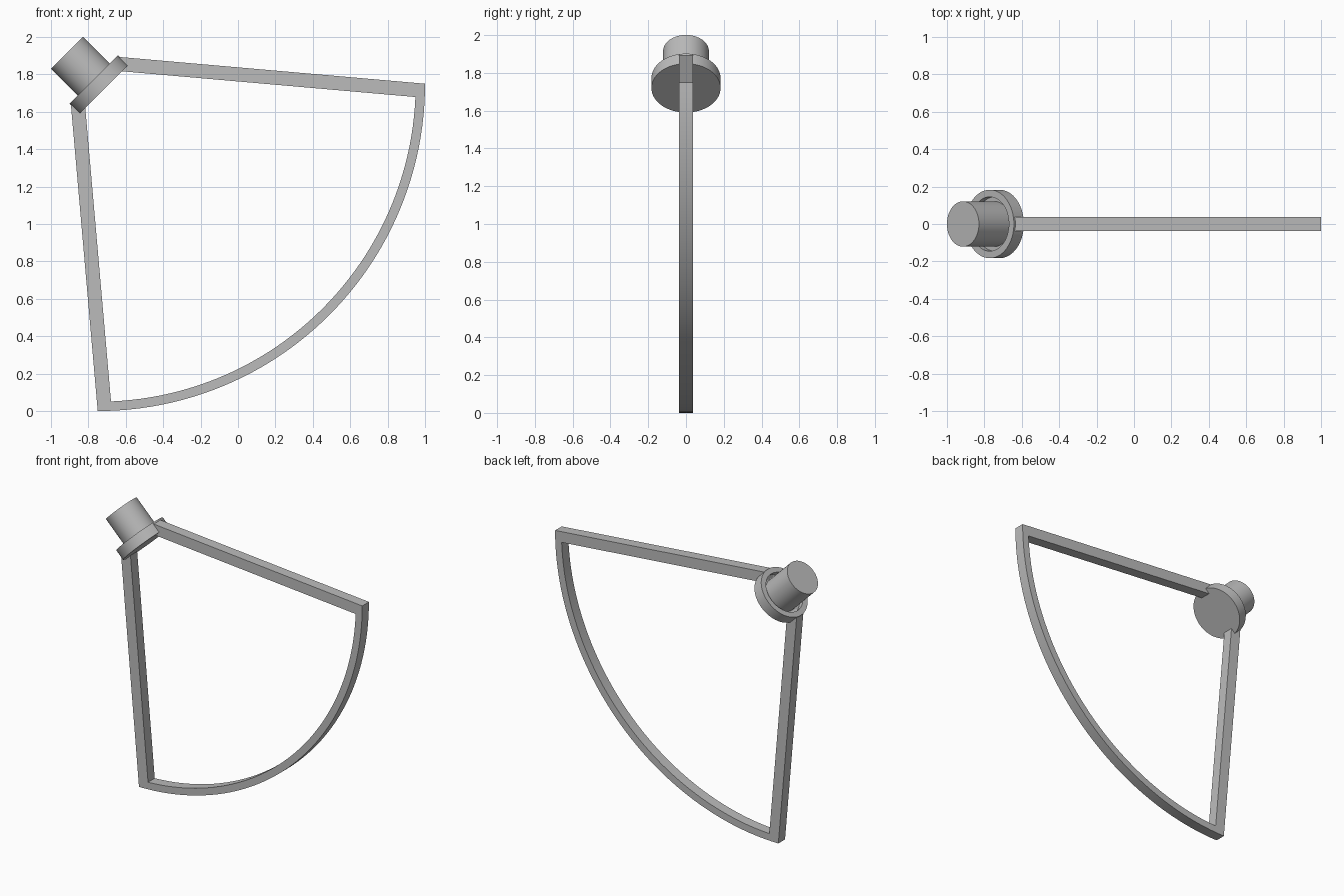
import bpy, bmesh, math
from mathutils import Vector, Matrix

cube = bpy.data.objects.get("Cube")
if cube:
    bpy.data.objects.remove(cube, do_unlink=True)

grey = bpy.data.materials.new("plain_grey")
grey.use_nodes = True
colour = (0.5, 0.5, 0.5, 1)
grey.diffuse_color = colour
grey.node_tree.nodes["Principled BSDF"].inputs["Base Color"].default_value = colour


def finish(name, bm, matrix=None):
    bmesh.ops.remove_doubles(bm, verts=bm.verts, dist=1e-5)
    bmesh.ops.recalc_face_normals(bm, faces=bm.faces)
    mesh = bpy.data.meshes.new(name)
    bm.to_mesh(mesh)
    bm.free()
    mesh.materials.append(grey)
    obj = bpy.data.objects.new(name, mesh)
    bpy.context.collection.objects.link(obj)
    if matrix:
        obj.matrix_world = matrix
    bpy.ops.object.select_all(action='DESELECT')
    obj.select_set(True)
    bpy.context.view_layer.objects.active = obj
    bpy.ops.object.shade_smooth_by_angle(angle=math.radians(30))


def lathe(name, profile, matrix, steps=64):
    # Spin a (radius, height) profile about the part's own axis
    bm = bmesh.new()
    verts = [bm.verts.new((r, 0, h)) for r, h in profile]
    edges = [bm.edges.new(pair) for pair in zip(verts, verts[1:])]
    bmesh.ops.spin(bm, geom=verts + edges, cent=(0, 0, 0), axis=(0, 0, 1),
                   angle=math.tau, steps=steps, use_merge=True)
    finish(name, bm, matrix)


# Fan-shaped frame: two straight arms joined by a quarter-circle rim
CENTRE, OUTER, INNER, HALF = (-0.75, 1.75), 1.75, 1.70, 0.0375
AXIS_SUM = 1.0


def mirror(p):
    # Reflect across the diagonal axis of the fan
    return (AXIS_SUM - p[1], AXIS_SUM - p[0])


def arc(radius, start, count=48):
    angles = [-start - (math.pi / 2 - 2 * start) * i / count for i in range(count + 1)]
    return [(CENTRE[0] + radius * math.cos(a), CENTRE[1] + radius * math.sin(a)) for a in angles]


arm_outer, arm_inner = (-0.645, 1.894), (-0.66, 1.82)
outer = [arm_outer] + arc(OUTER, 0) + [mirror(arm_outer)]
inner = [arm_inner] + arc(INNER, math.asin(0.071 / INNER)) + [mirror(arm_inner)]

bm = bmesh.new()
rings = [[bm.verts.new((x, y, z)) for x, z in line]
         for line, y in ((outer, -HALF), (inner, -HALF), (inner, HALF), (outer, HALF))]
for a, b in zip(rings, rings[1:] + rings[:1]):
    for i in range(len(a) - 1):
        bm.faces.new((a[i], a[i + 1], b[i + 1], b[i]))
for end in (0, -1):
    bm.faces.new([ring[end] for ring in rings])
finish("fan_frame", bm)

# Tilted mount: round flange with a shallow groove around a cylindrical knob
mount = Matrix.Translation((-0.7185, 0, 1.7195)) @ Vector((-1, 0, 1)).to_track_quat('Z', 'Y').to_matrix().to_4x4()
lathe("mount_flange", [(0, 0), (0.183, 0), (0.183, 0.075), (0.145, 0.075),
                       (0.145, 0.038), (0, 0.038)], mount)
lathe("mount_knob", [(0, 0.03), (0.121, 0.03), (0.121, 0.277), (0, 0.277)], mount)
